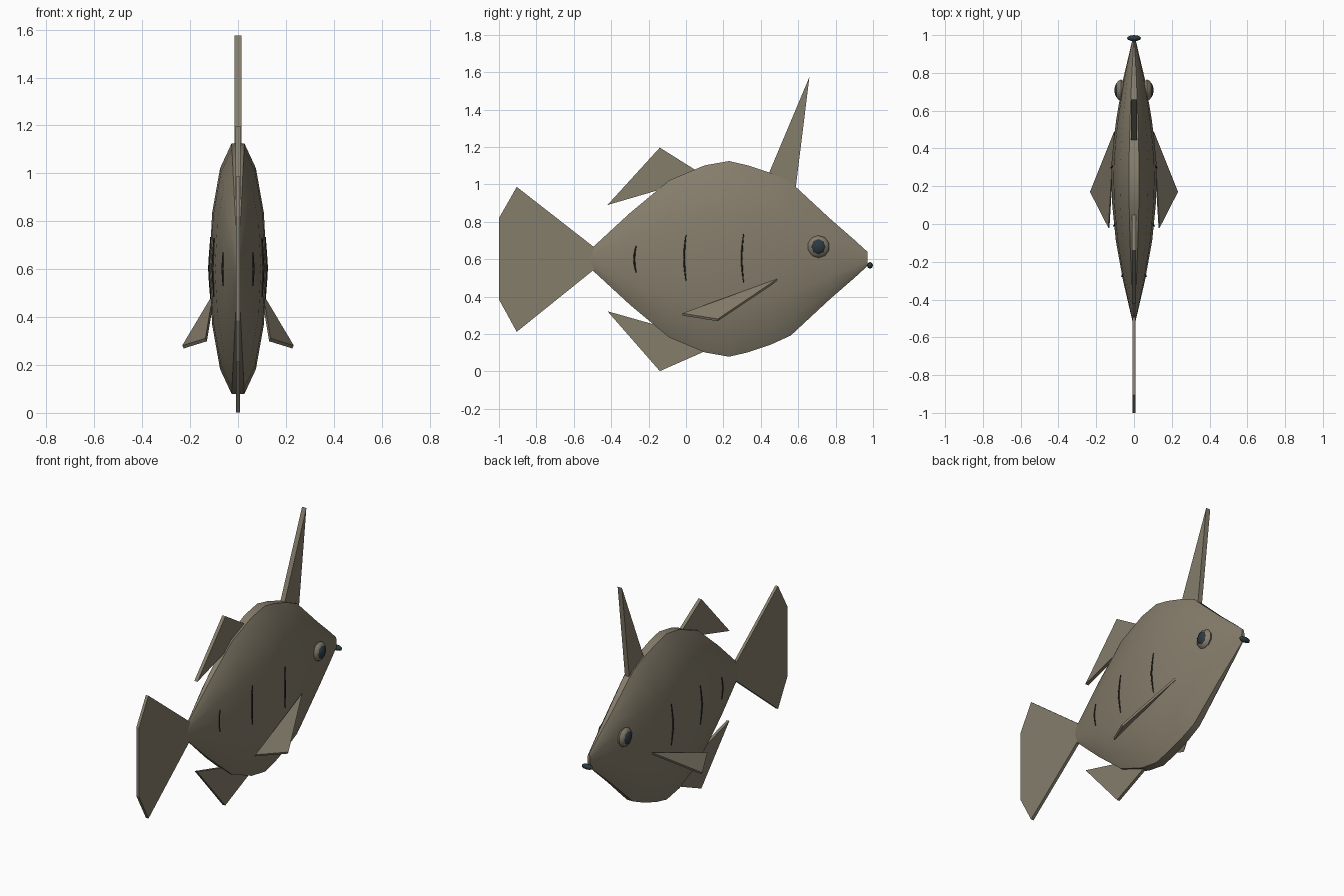
import bpy, bmesh, math
from mathutils import Vector
from mathutils.bvhtree import BVHTree

if "Cube" in bpy.data.objects:
    bpy.data.objects.remove(bpy.data.objects["Cube"])


def material(name, rgb):
    m = bpy.data.materials.new(name)
    m.diffuse_color = (*rgb, 1)
    m.use_nodes = True
    m.node_tree.nodes["Principled BSDF"].inputs["Base Color"].default_value = m.diffuse_color
    return m


SKIN = material("olive_skin", (0.235, 0.205, 0.148))
DARK = material("dark_slate", (0.025, 0.042, 0.05))
MARK = material("mark_black", (0.025, 0.023, 0.018))


def finish(name, bm, mat, smooth=None):
    bmesh.ops.recalc_face_normals(bm, faces=bm.faces)
    me = bpy.data.meshes.new(name)
    bm.to_mesh(me)
    bm.free()
    me.materials.append(mat)
    ob = bpy.data.objects.new(name, me)
    bpy.context.collection.objects.link(ob)
    if smooth:
        bpy.ops.object.select_all(action='DESELECT')
        ob.select_set(True)
        bpy.context.view_layer.objects.active = ob
        bpy.ops.object.shade_smooth_by_angle(angle=math.radians(smooth))
    return ob


def plate(name, pts, offset):
    """Solid slab: polygon pts extruded both ways along offset."""
    bm = bmesh.new()
    off = Vector(offset)
    a = [bm.verts.new(Vector(p) - off) for p in pts]
    b = [bm.verts.new(Vector(p) + off) for p in pts]
    n = len(pts)
    bm.faces.new(a)
    bm.faces.new(b[::-1])
    for i in range(n):
        j = (i + 1) % n
        bm.faces.new((a[i], b[i], b[j], a[j]))
    return finish(name, bm, SKIN)


def ball(name, loc, scale, mat, segs=8, rings=6):
    """Faceted ball whose poles lie on the x axis."""
    bm = bmesh.new()
    bmesh.ops.create_uvsphere(bm, u_segments=segs, v_segments=rings, radius=1)
    for v in bm.verts:
        x, y, z = v.co
        v.co = Vector((z * scale[0], x * scale[1], y * scale[2])) + Vector(loc)
    return finish(name, bm, mat, 50)


# Body: 14-sided rings along y, (y, half width, half height)
SIDES, MID = 14, 0.602
STATIONS = [(-0.525, 0.004, 0.02), (-0.515, 0.008, 0.045), (-0.49, 0.014, 0.07),
            (-0.30, 0.058, 0.245), (-0.09, 0.096, 0.42), (0.10, 0.115, 0.50),
            (0.23, 0.12, 0.523), (0.33, 0.118, 0.50), (0.45, 0.107, 0.46),
            (0.56, 0.093, 0.41), (0.77, 0.057, 0.215), (0.90, 0.026, 0.102),
            (0.97, 0.010, 0.038)]
bm = bmesh.new()
rings = []
for y, w, h in STATIONS:
    h /= math.cos(math.pi / SIDES)
    ring = []
    for i in range(SIDES):
        a = 2 * math.pi * (i + 0.5) / SIDES
        ring.append(bm.verts.new((w * math.sin(a), y, MID + h * math.cos(a))))
    rings.append(ring)
for r, s in zip(rings, rings[1:]):
    for i in range(SIDES):
        j = (i + 1) % SIDES
        bm.faces.new((r[i], r[j], s[j], s[i]))
bm.faces.new(rings[0])
bm.faces.new(rings[-1])
bmesh.ops.recalc_face_normals(bm, faces=bm.faces)
surface = BVHTree.FromBMesh(bm)
finish("body", bm, SKIN, 50)

# Fins in the centre plane: (half thickness, outline in y, z)
FINS = {
    "tail_fin": (0.009, [(-0.46, 0.64), (-0.905, 0.987), (-1, 0.82), (-1, 0.385),
                         (-0.905, 0.212), (-0.46, 0.57)]),
    "dorsal_fin": (0.011, [(0.07, 1.065), (-0.14, 1.197), (-0.42, 0.89), (-0.06, 0.995)]),
    "belly_fin": (0.009, [(0.14, 0.125), (-0.14, 0.002), (-0.42, 0.322), (-0.06, 0.22)]),
    "dorsal_spine": (0.015, [(0.435, 1.04), (0.66, 1.575), (0.585, 0.97)]),
}
for name, (t, outline) in FINS.items():
    plate(name, [(0, y, z) for y, z in outline], (t, 0, 0))

# Features on both sides
for side, s in (("right", 1), ("left", -1)):
    plate(f"side_fin_{side}",
          [(s * 0.102, 0.49, 0.49), (s * 0.23, 0.17, 0.275), (s * 0.133, -0.02, 0.305)],
          (s * 0.003, 0, 0.006))
    ball(f"eye_{side}", (s * 0.07, 0.708, 0.667), (0.028, 0.06, 0.06), SKIN, 10)
    ball(f"pupil_{side}", (s * 0.083, 0.708, 0.667), (0.021, 0.042, 0.045), DARK)
    # Flank marks: thin bowed tubes laid on the body surface
    for k, (y, low, high) in enumerate([(0.308, 0.475, 0.735), (0.0, 0.485, 0.73),
                                        (-0.267, 0.53, 0.67)]):
        cu = bpy.data.curves.new(f"mark_path_{side}_{k}", 'CURVE')
        cu.dimensions = '3D'
        cu.bevel_depth = 0.005
        cu.bevel_resolution = 0
        cu.use_fill_caps = True
        sp = cu.splines.new('POLY')
        sp.points.add(6)
        for i, p in enumerate(sp.points):
            t = i / 6
            py = y - 0.01 * math.sin(math.pi * t)
            pz = low + (high - low) * t
            hit = surface.ray_cast(Vector((s, py, pz)), Vector((-s, 0, 0)))[0]
            p.co = (hit.x + s * 0.002, py, pz, 1)
            p.radius = 0.5 + 0.5 * math.sin(math.pi * t)
        cu.materials.append(MARK)
        ob = bpy.data.objects.new(f"flank_mark_{side}_{k}", cu)
        bpy.context.collection.objects.link(ob)

# Mouth
ball("mouth", (0, 0.984, 0.567), (0.037, 0.016, 0.018), DARK)
